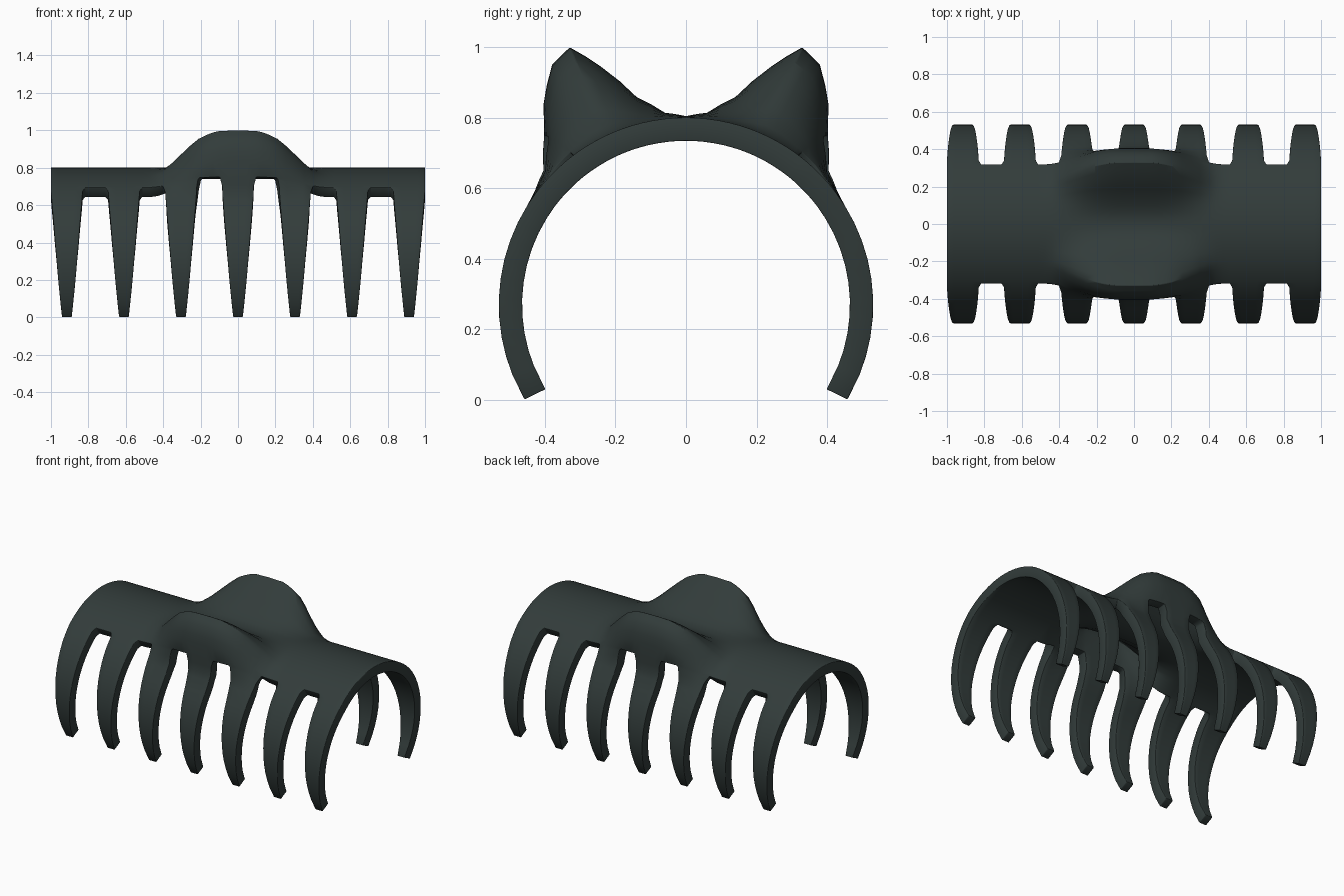
import bpy, bmesh, math

if "Cube" in bpy.data.objects:
    bpy.data.objects.remove(bpy.data.objects["Cube"])

CENTER_Z, RADIUS, THICK = 0.27, 0.531, 0.066
PITCH, HALF = 0.305, 0.085
TEETH = [PITCH * i for i in range(-3, 4)]


def lerp_table(table, v):
    """Piecewise linear lookup in a list of (key, value) with rising keys."""
    if v <= table[0][0]:
        return table[0][1]
    for (a, p), (b, q) in zip(table, table[1:]):
        if v <= b:
            return p + (q - p) * (v - a) / (b - a)
    return table[-1][1]


# Ear cross-section as angle -> radius, and how strongly it applies along x
EAR = [(33, RADIUS), (36.7, 0.536), (43.2, 0.555), (50, 0.626), (54.1, 0.691),
       (60.8, 0.779), (65.7, 0.801), (70.4, 0.716), (76.6, 0.606),
       (83.7, 0.548), (90, 0.535)]
BLEND = [(0, 1), (0.1, 0.99), (0.15, 0.94), (0.22, 0.8), (0.27, 0.61),
         (0.35, 0.3), (0.4, 0.1), (0.46, 0)]
# Tooth half width by angle, from the tip up to the filleted root
WIDTH = [(-30.4, 0.026), (-8, 0.046), (14, 0.063), (38, 0.079), (50, HALF), (53, 0.098)]

BODY_ROWS = [90, 86.8, 83.7, 80, 76.6, 73.5, 70.4, 68, 65.7, 63.3, 60.8, 57.5, 54.6]
TOOTH_ROWS = [51.5, 50, 47, 43.2, 40, 36.7, 32, 26, 20, 14, 8, 2, -4, -10, -16, -22, -30.4]


def surface_point(x, angle, side):
    w = lerp_table(BLEND, abs(x))
    r = RADIUS + w * (lerp_table(EAR, angle) - RADIUS)
    a = math.radians(angle)
    return (x, side * r * math.cos(a), CENTER_Z + r * math.sin(a))


def root_angle(x):
    return 53 - 3 * lerp_table(BLEND, abs(x))


def tooth_xs(cx, half):
    return [max(-1, min(1, cx + half * s)) for s in (-1, -0.5, 0, 0.5, 1)]


def add_grid(bm, rows):
    verts = [[bm.verts.new(p) for p in row] for row in rows]
    for r0, r1 in zip(verts, verts[1:]):
        for i in range(len(r0) - 1):
            bm.faces.new((r0[i], r0[i + 1], r1[i + 1], r1[i]))


bm = bmesh.new()
# Columns of the curved back: tooth roots with steps across each gap
columns = []
for i, cx in enumerate(TEETH):
    xs = tooth_xs(cx, WIDTH[-1][1])
    columns += xs
    if i < 6:
        nxt = tooth_xs(TEETH[i + 1], WIDTH[-1][1])[0]
        columns += [xs[-1] + (nxt - xs[-1]) * k / 3 for k in (1, 2)]

for side in (1, -1):
    # Curved back with ear ridge
    rows = [[surface_point(x, a, side) for x in columns] for a in BODY_ROWS]
    rows.append([surface_point(x, root_angle(x), side) for x in columns])
    add_grid(bm, rows)
    # Tapered curved teeth
    for cx in TEETH:
        root = tooth_xs(cx, WIDTH[-1][1])
        rows = [[surface_point(x, root_angle(x), side) for x in root]]
        shift = root_angle(cx) - 53
        for a in TOOTH_ROWS:
            if a < root_angle(cx) - 0.8:
                half = lerp_table(WIDTH, a - shift if a > 40 else a)
                rows.append([surface_point(x, a, side) for x in tooth_xs(cx, half)])
        add_grid(bm, rows)

bmesh.ops.remove_doubles(bm, verts=bm.verts, dist=0.0005)
bmesh.ops.recalc_face_normals(bm, faces=bm.faces)
# Make sure the sheet's normals face outward
bm.faces.ensure_lookup_table()
top = max(bm.faces, key=lambda f: abs(f.calc_center_median().x) * 2
          - abs(f.calc_center_median().y))
if top.normal.z < 0:
    bmesh.ops.reverse_faces(bm, faces=bm.faces)

mesh = bpy.data.meshes.new("hair_claw")
bm.to_mesh(mesh)
bm.free()
claw = bpy.data.objects.new("hair_claw", mesh)
bpy.context.collection.objects.link(claw)

# Wall thickness and softened rims
solid = claw.modifiers.new("wall", 'SOLIDIFY')
solid.thickness = THICK
solid.offset = -1
bevel = claw.modifiers.new("soft_rim", 'BEVEL')
bevel.width = 0.014
bevel.segments = 2
bevel.limit_method = 'ANGLE'
bevel.angle_limit = math.radians(60)

# Dark plastic
plastic = bpy.data.materials.new("dark_green_grey")
plastic.diffuse_color = (0.032, 0.045, 0.043, 1)
plastic.use_nodes = True
plastic.node_tree.nodes["Principled BSDF"].inputs["Base Color"].default_value = plastic.diffuse_color
mesh.materials.append(plastic)

bpy.context.view_layer.objects.active = claw
claw.select_set(True)
bpy.ops.object.shade_smooth_by_angle(angle=math.radians(50))
